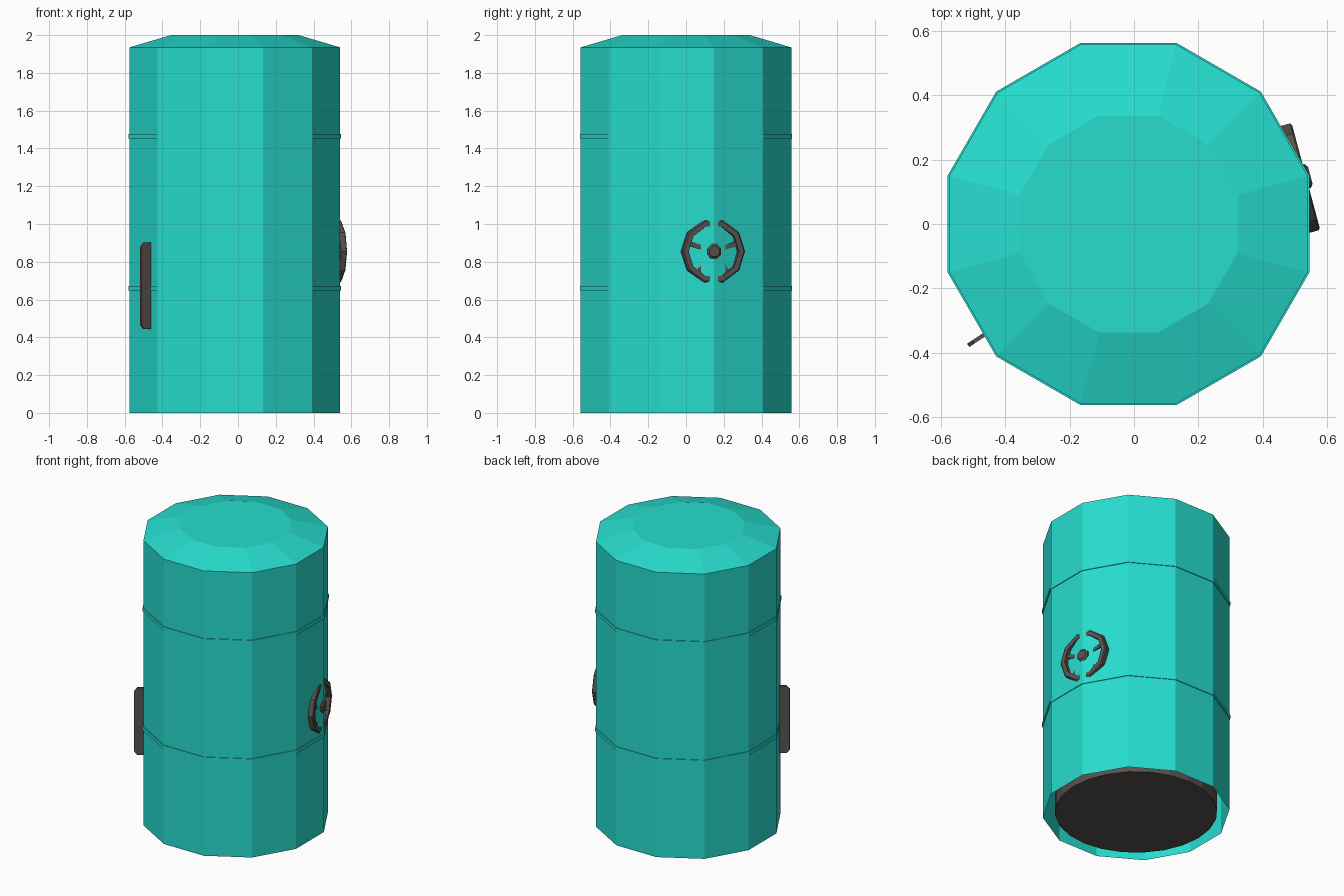
import bpy
import bmesh
from math import cos, sin, pi, radians
from mathutils import Matrix, Vector

cube = bpy.data.objects.get("Cube")
if cube:
    bpy.data.objects.remove(cube, do_unlink=True)


def material(name, rgb):
    m = bpy.data.materials.new(name)
    m.use_nodes = True
    m.diffuse_color = (*rgb, 1)
    m.node_tree.nodes["Principled BSDF"].inputs["Base Color"].default_value = (*rgb, 1)
    return m


TEAL = material("turquoise_paint", (0.02, 0.73, 0.63))
DARK = material("dark_metal", (0.10, 0.085, 0.077))
AXIS = Vector((-0.017, 0, 0))      # centre line of the barrel
R = 0.577                          # barrel corner radius


def finish(name, bm, mat, matrix):
    bmesh.ops.recalc_face_normals(bm, faces=bm.faces)
    mesh = bpy.data.meshes.new(name)
    bm.to_mesh(mesh)
    bm.free()
    mesh.materials.append(mat)
    ob = bpy.data.objects.new(name, mesh)
    ob.matrix_world = matrix
    bpy.context.collection.objects.link(ob)
    return ob


def lathe(name, profile, sides, phase, mat, matrix, closed=False, caps=()):
    """Flat-sided turned shape; profile holds (radius, height) points."""
    bm = bmesh.new()
    angles = [phase + 2 * pi * i / sides for i in range(sides)]
    rings = [[bm.verts.new((r * cos(a), r * sin(a), z)) for a in angles]
             for r, z in profile]
    pairs = list(zip(rings, rings[1:]))
    if closed:
        pairs.append((rings[-1], rings[0]))
    for low, high in pairs:
        for i in range(sides):
            j = (i + 1) % sides
            bm.faces.new((low[i], low[j], high[j], high[i]))
    for c in caps:
        bm.faces.new(rings[c])
    return finish(name, bm, mat, matrix)


def prism(name, outline, depth, mat, matrix):
    """Outline in local XZ, thickened evenly along local Y."""
    bm = bmesh.new()
    face = bm.faces.new([bm.verts.new((x, -depth / 2, z)) for x, z in outline])
    new = bmesh.ops.extrude_face_region(bm, geom=[face])["geom"]
    verts = [v for v in new if isinstance(v, bmesh.types.BMVert)]
    bmesh.ops.translate(bm, verts=verts, vec=(0, depth, 0))
    return finish(name, bm, mat, matrix)


base = Matrix.Translation(AXIS)
corner = radians(15)

# Barrel shell, open underneath, with a shallow sloped lid
lathe("barrel_shell", [(R, 0), (R, 1.935), (0.35, 2.0)], 12, corner, TEAL, base, caps=(-1,))

# Raised hoops
for name, z in (("lower_hoop", 0.66), ("upper_hoop", 1.465)):
    lathe(name, [(R - 0.01, z - 0.012), (R + 0.005, z - 0.012),
                 (R + 0.005, z + 0.012), (R - 0.01, z + 0.012)],
          12, corner, TEAL, base, closed=True)

# Dark plug filling the open bottom
lathe("bottom_plug", [(0.50, 0.01), (0.50, 0.16)], 24, 0, DARK, base, caps=(0, -1))

# Valve wheel, facing outward along one corner of the barrel
# Local frame: X sideways, Y up, Z outward
out = Vector((cos(corner), sin(corner), 0))
side = Vector((-sin(corner), cos(corner), 0))
turn = Matrix((side, Vector((0, 0, 1)), out)).transposed().to_4x4()
wheel = Matrix.Translation(AXIS + out * 0.571 + Vector((0, 0, 0.855))) @ turn
lathe("wheel_rim", [(0.135, -0.035), (0.172, -0.035), (0.172, -0.005),
                    (0.165, 0), (0.138, 0)], 10, 0, DARK, wheel, closed=True)
lathe("wheel_hub", [(0.036, -0.035), (0.042, 0.005), (0.03, 0.014)],
      8, pi / 8, DARK, wheel, caps=(0, -1))
for i in range(5):
    spin = Matrix.Rotation(pi / 2 + 2 * pi * i / 5, 4, 'Z')
    prism(f"wheel_spoke_{i + 1}",
          [(0.02, -0.028), (0.15, -0.028), (0.15, -0.012), (0.02, -0.012)],
          0.024, DARK, wheel @ spin)

# Thin upright handle plate with clipped outer corners
handle = Matrix.Translation((-0.445, -0.33, 0.673)) @ Matrix.Rotation(radians(214), 4, 'Z')
prism("side_handle", [(0, -0.228), (0.066, -0.228), (0.085, -0.205),
                      (0.085, 0.205), (0.066, 0.228), (0, 0.228)],
      0.012, DARK, handle)
